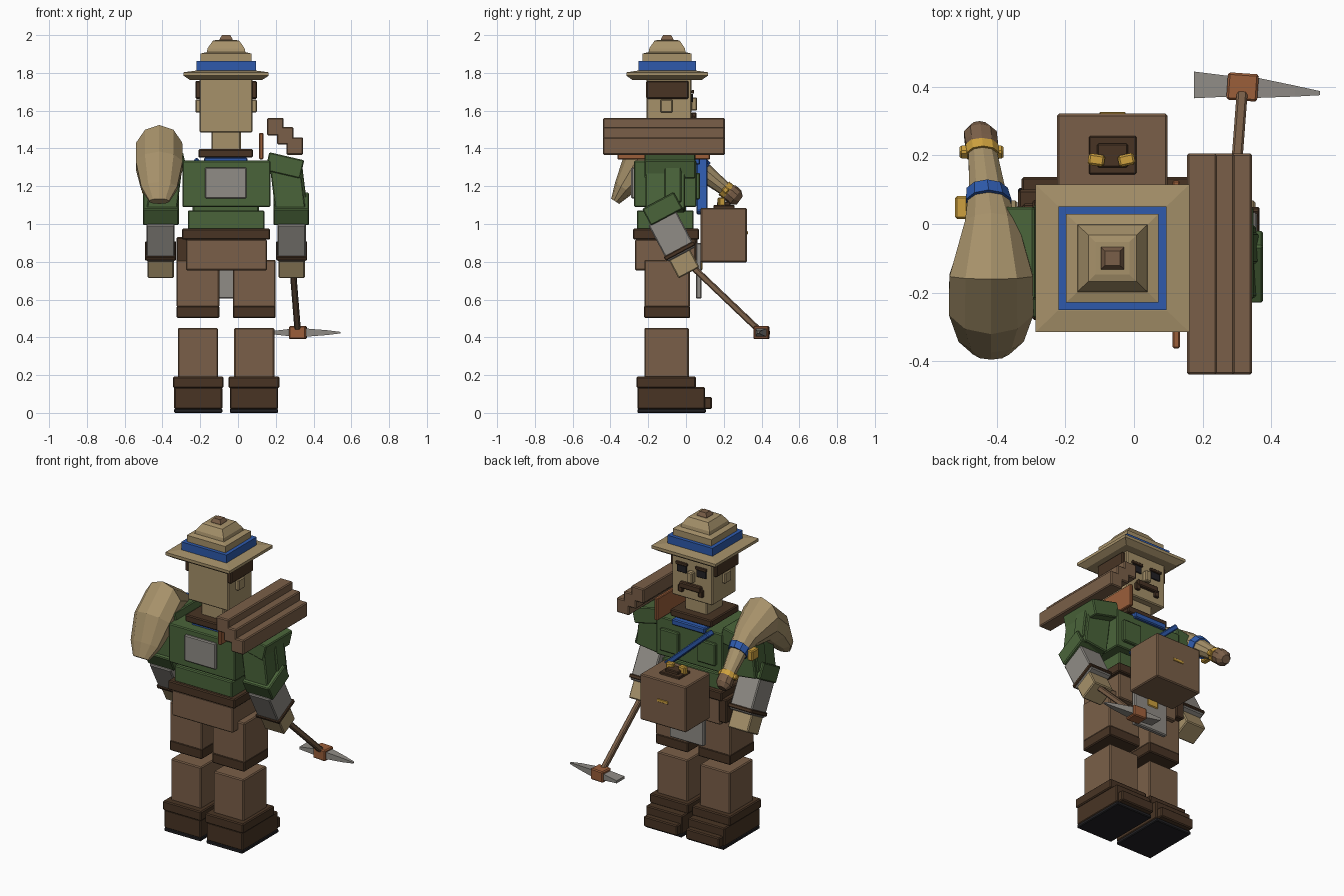
import bpy, bmesh, math
from mathutils import Vector, Matrix

cube = bpy.data.objects.get("Cube")
if cube:
    bpy.data.objects.remove(cube, do_unlink=True)


def material(name, rgb):
    lin = [((c / 255 + 0.055) / 1.055) ** 2.4 for c in rgb] + [1]
    m = bpy.data.materials.new(name)
    m.use_nodes = True
    m.diffuse_color = lin
    m.node_tree.nodes["Principled BSDF"].inputs["Base Color"].default_value = lin
    return m


TAN = material("tan", (166, 145, 106))
BROWN = material("brown", (122, 95, 72))
DARK = material("dark_brown", (72, 52, 36))
GREEN = material("green", (74, 100, 58))
GREY = material("grey", (144, 140, 134))
BLUE = material("blue", (46, 90, 172))
GOLD = material("gold", (205, 160, 62))
COPPER = material("copper", (155, 94, 58))
BLACK = material("black", (34, 33, 36))
CX = -0.063   # body midline
CY = -0.10    # hat and head depth centre


def finish(name, bm, mat, bevel=0.0):
    bmesh.ops.recalc_face_normals(bm, faces=bm.faces)
    me = bpy.data.meshes.new(name)
    bm.to_mesh(me)
    bm.free()
    me.materials.append(mat)
    ob = bpy.data.objects.new(name, me)
    bpy.context.collection.objects.link(ob)
    if bevel:
        mod = ob.modifiers.new("bevel", 'BEVEL')
        mod.width, mod.segments = bevel, 1
    return ob


def block(name, mat, centre, size, rx=0, ry=0, rz=0, bevel=0.006):
    bm = bmesh.new()
    bmesh.ops.create_cube(bm, size=1)
    bmesh.ops.scale(bm, vec=size, verts=bm.verts)
    ob = finish(name, bm, mat, min(bevel, min(size) * 0.2))
    ob.location = centre
    ob.rotation_euler = [math.radians(a) for a in (rx, ry, rz)]
    return ob


def box(name, mat, x, y, z, bevel=0.006):
    spans = (x, y, z)
    return block(name, mat, [(a + b) / 2 for a, b in spans],
                 [b - a for a, b in spans], bevel=bevel)


def loft(name, mat, rings, bevel=0.0):
    """Skin a list of equal-length point rings and cap both ends."""
    bm = bmesh.new()
    loops = [[bm.verts.new(p) for p in r] for r in rings]
    n = len(loops[0])
    for a, b in zip(loops, loops[1:]):
        for i in range(n):
            j = (i + 1) % n
            bm.faces.new((a[i], a[j], b[j], b[i]))
    bm.faces.new(loops[0])
    bm.faces.new(loops[-1])
    return finish(name, bm, mat, bevel)


def stepped(name, mat, levels):
    """Square tower given as (half width, z) levels."""
    loft(name, mat, [[(CX + sx * h, CY + sy * h * 0.96, z) for sx, sy in
                      ((-1, -1), (1, -1), (1, 1), (-1, 1))] for h, z in levels])


# Hat
stepped("hat_brim", TAN, [(0.19, 1.762), (0.225, 1.785), (0.225, 1.803), (0.16, 1.812)])
stepped("hat_band", BLUE, [(0.158, 1.805), (0.158, 1.862)])
stepped("hat_crown", TAN, [(0.135, 1.86), (0.135, 1.902), (0.102, 1.91),
                           (0.098, 1.93), (0.07, 1.97), (0.05, 1.975)])
stepped("hat_knob", BROWN, [(0.034, 1.965), (0.034, 1.98), (0.022, 2.0)])

# Head and face
box("head", TAN, (-0.205, 0.078), (-0.21, 0.03), (1.485, 1.775))
box("neck", TAN, (-0.14, 0.015), (-0.17, -0.01), (1.38, 1.49))
for s, side in ((-1, "right"), (1, "left")):
    def mx(d):
        return CX + s * d
    block(side + "_hair", DARK, (mx(0.148), -0.098, 1.71), (0.03, 0.225, 0.095))
    block(side + "_ear", TAN, (mx(0.148), -0.103, 1.625), (0.03, 0.065, 0.07))
    block(side + "_eye", BLACK, (mx(0.068), 0.033, 1.667), (0.065, 0.008, 0.045))
    block(side + "_brow", DARK, (mx(0.068), 0.036, 1.70), (0.08, 0.014, 0.018))
    block(side + "_moustache_end", DARK, (mx(0.07), 0.04, 1.548), (0.032, 0.02, 0.045))
block("nose", TAN, (CX, 0.042, 1.635), (0.04, 0.035, 0.07))
block("moustache", DARK, (CX, 0.042, 1.572), (0.15, 0.028, 0.038))

# Torso
box("collar", DARK, (-0.21, 0.08), (-0.23, 0.045), (1.352, 1.396))
box("neckerchief", BLUE, (-0.18, 0.05), (-0.21, 0.075), (1.315, 1.352))
box("chest", GREEN, (-0.295, 0.172), (-0.275, 0.055), (1.09, 1.335))
box("back_patch", GREY, (-0.175, 0.045), (-0.29, -0.26), (1.135, 1.30))
for x in (-0.19, 0.07):
    block("chest_pocket", GREEN, (x, 0.06, 1.2), (0.13, 0.03, 0.14))
box("spine", GREEN, (-0.24, 0.11), (-0.22, 0.0), (1.06, 1.1))
box("waist", GREEN, (-0.265, 0.14), (-0.26, 0.04), (0.97, 1.072))
block("chest_strap", BLUE, (-0.075, 0.085, 1.2), (0.42, 0.06, 0.032), ry=42)
box("belt", DARK, (-0.297, 0.17), (-0.28, 0.07), (0.917, 0.975))
box("hips", BROWN, (-0.275, 0.153), (-0.27, 0.05), (0.755, 0.918))
box("buckle", GOLD, (-0.11, -0.03), (0.045, 0.088), (0.755, 0.81))
box("apron", GREY, (-0.18, 0.06), (0.052, 0.083), (0.605, 0.9))
box("hip_pouch", DARK, (-0.325, -0.27), (-0.05, 0.06), (0.78, 0.93))

# Legs and boots
for s, side in ((-1, "right"), (1, "left")):
    def span(a, b):
        return tuple(sorted((CX + s * a, CX + s * b)))
    box(side + "_thigh", BROWN, span(0.036, 0.262), (-0.22, 0.02), (0.56, 0.81))
    box(side + "_knee_cuff", DARK, span(0.036, 0.262), (-0.222, 0.022), (0.502, 0.567))
    box(side + "_shin", BROWN, span(0.043, 0.255), (-0.22, 0.015), (0.18, 0.45))
    box(side + "_boot_cuff", DARK, span(0.013, 0.282), (-0.262, 0.052), (0.132, 0.192))
    box(side + "_boot", DARK, span(0.02, 0.275), (-0.257, 0.1), (0.02, 0.136))
    box(side + "_boot_toe", DARK, span(0.03, 0.265), (0.09, 0.137), (0.02, 0.085))
    box(side + "_sole", BLACK, span(0.02, 0.275), (-0.257, 0.105), (0.0, 0.022))

# Arms swing forward at the elbow
for s, side in ((-1, "right"), (1, "left")):
    def at(d, y, z):
        return (CX + s * d, y, z)
    block(side + "_shoulder", GREEN, at(0.31, -0.085, 1.31), (0.19, 0.27, 0.10), ry=s * 13)
    block(side + "_upper_arm", GREEN, at(0.325, -0.11, 1.2), (0.16, 0.21, 0.26), ry=-s * 7)
    block(side + "_sleeve_pad", GREEN, at(0.375, -0.07, 1.21), (0.08, 0.09, 0.2), ry=-s * 7)
    block(side + "_sleeve_cuff", GREEN, at(0.345, -0.125, 1.08), (0.19, 0.19, 0.10), rx=28)
    block(side + "_forearm", GREY, at(0.347, -0.075, 0.935), (0.15, 0.165, 0.22), rx=28)
    block(side + "_wrist_band", DARK, at(0.347, -0.033, 0.858), (0.165, 0.18, 0.024), rx=28)
    block(side + "_hand", TAN, at(0.347, -0.01, 0.79), (0.14, 0.125, 0.11), rx=28)
block("elbow_strap", DARK, (0.275, -0.155, 0.975), (0.05, 0.02, 0.09), rx=28)

# Carried planks and shoulder pad
for x, z in ((0.198, 1.515), (0.25, 1.467), (0.301, 1.412)):
    block("plank", BROWN, (x, -0.117, z), (0.088, 0.645, 0.092))
block("neck_guard", COPPER, (0.123, -0.118, 1.412), (0.022, 0.49, 0.14))

# Pickaxe
top, end = Vector((0.285, -0.02, 0.825)), Vector((0.317, 0.40, 0.425))
shaft = block("pick_handle", BROWN, (top + end) / 2, (0.032, 0.032, (end - top).length))
shaft.rotation_euler = (end - top).to_track_quat('Z', 'X').to_euler()
block("pick_socket", COPPER, (0.317, 0.40, 0.425), (0.09, 0.08, 0.07), rz=-4)


def blade(name, stations):
    loft(name, GREY, [[(x, y + sy * hy, 0.425 + sz * hz) for sy, sz in
                       ((-1, -1), (1, -1), (1, 1), (-1, 1))]
                      for x, y, hy, hz in stations])


blade("pick_chisel", [(0.175, 0.406, 0.039, 0.008), (0.28, 0.402, 0.03, 0.02)])
blade("pick_point", [(0.355, 0.398, 0.03, 0.022), (0.47, 0.388, 0.016, 0.013),
                     (0.543, 0.382, 0.006, 0.004)])


# Sack slung over the shoulder
def sack(name, mat, stations, n=10):
    """Stations are (y, z, half width, half depth) along a curved spine."""
    rings = []
    for i, (y, z, rx, rn) in enumerate(stations):
        p, q = stations[max(i - 1, 0)], stations[min(i + 1, len(stations) - 1)]
        t = Vector((0, q[0] - p[0], q[1] - p[1])).normalized()
        nrm = Vector((0, -t.z, t.y))
        rings.append([Vector((-0.417 - 0.03 * max(y, 0) / 0.25, y, z))
                      + Vector((1, 0, 0)) * rx * math.cos(a) + nrm * rn * math.sin(a)
                      for a in [math.tau * (k + 0.5) / n for k in range(n)]])
    loft(name, mat, rings)


sack("sack", TAN, [(0.22, 1.175, 0.042, 0.035), (0.10, 1.27, 0.055, 0.05),
                   (0.0, 1.33, 0.08, 0.075), (-0.15, 1.39, 0.128, 0.135),
                   (-0.24, 1.31, 0.13, 0.11), (-0.33, 1.19, 0.10, 0.055),
                   (-0.375, 1.12, 0.055, 0.025)])
sack("sack_mouth", BROWN, [(0.21, 1.185, 0.04, 0.035), (0.235, 1.165, 0.05, 0.048),
                           (0.262, 1.142, 0.05, 0.048), (0.285, 1.125, 0.028, 0.026)])
sack("sack_tie", BLUE, [(0.095, 1.272, 0.063, 0.062), (0.06, 1.296, 0.07, 0.07)])
sack("sack_ring", GOLD, [(0.225, 1.17, 0.05, 0.045), (0.2, 1.19, 0.05, 0.045)])
for x in (-0.495, -0.395):
    block("sack_bead", GOLD, (x, 0.21, 1.18), (0.028, 0.032, 0.032), rx=45)
box("sack_tab", GOLD, (-0.522, -0.485), (0.015, 0.082), (1.235, 1.30))

# Carried case
box("case", BROWN, (-0.225, 0.098), (0.078, 0.322), (0.797, 1.085))
box("handle_base", DARK, (-0.132, 0.007), (0.145, 0.257), (1.08, 1.10))
box("handle", DARK, (-0.108, -0.018), (0.165, 0.235), (1.095, 1.118))
for x, turn in ((-0.11, -8), (-0.022, 12)):
    block("handle_clasp", GOLD, (x, 0.187, 1.115), (0.048, 0.034, 0.05), rz=turn)
box("case_latch", GOLD, (-0.10, -0.025), (0.318, 0.327), (0.945, 0.962))
